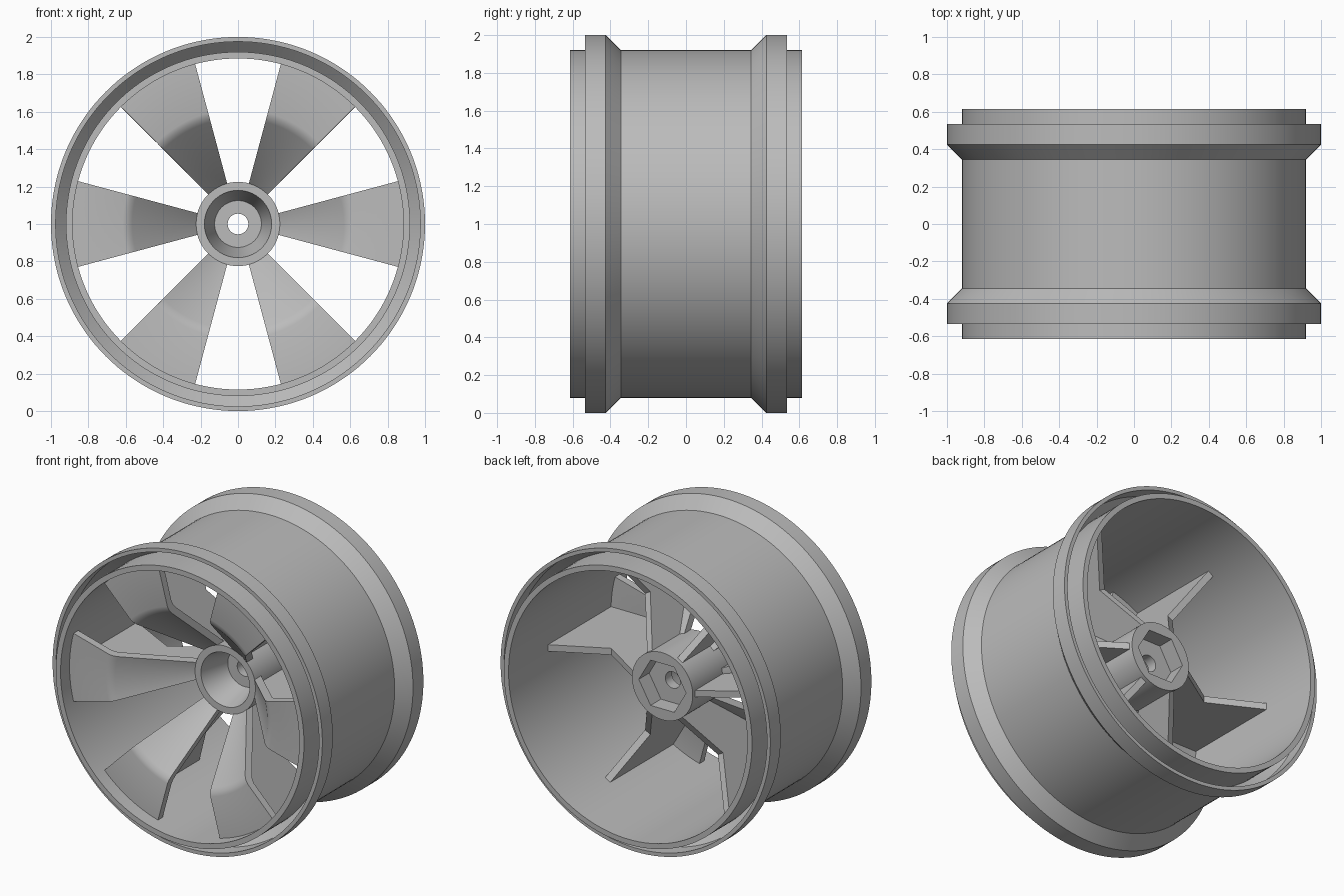
import bpy, bmesh, math
from mathutils import Matrix

cube = bpy.data.objects.get("Cube")
if cube:
    bpy.data.objects.remove(cube, do_unlink=True)

grey = bpy.data.materials.new("plain_grey")
grey.use_nodes = True
COLOUR = (0.5, 0.5, 0.5, 1)
grey.diffuse_color = COLOUR
grey.node_tree.nodes["Principled BSDF"].inputs["Base Color"].default_value = COLOUR

AXLE_HEIGHT = 1.0


def finish(name, bm):
    """Turn a bmesh into a smooth-shaded object with sharp edges kept."""
    bmesh.ops.recalc_face_normals(bm, faces=bm.faces)
    mesh = bpy.data.meshes.new(name)
    bm.to_mesh(mesh)
    bm.free()
    mesh.materials.append(grey)
    obj = bpy.data.objects.new(name, mesh)
    obj.location.z = AXLE_HEIGHT
    bpy.context.collection.objects.link(obj)
    bpy.ops.object.select_all(action='DESELECT')
    obj.select_set(True)
    bpy.context.view_layer.objects.active = obj
    bpy.ops.object.shade_smooth_by_angle(angle=math.radians(30))
    return obj


def hexagon(corner):
    """Radius of a flat-topped hexagon at a given angle."""
    sector = math.pi / 3
    return lambda a: corner * math.cos(sector / 2) / math.cos(a % sector - sector / 2)


def lathe(bm, profile, steps, start=0.0, sweep=math.tau):
    """Sweep a closed (radius, y) profile about the y axis."""
    full = sweep >= math.tau
    rings = []
    for i in range(steps if full else steps + 1):
        a = start + sweep * i / steps
        ring = []
        for r, y in profile:
            r = r(a) if callable(r) else r
            ring.append(bm.verts.new((r * math.cos(a), y, r * math.sin(a))))
        rings.append(ring)
    n = len(profile)
    for i in range(steps):
        p, q = rings[i], rings[(i + 1) % len(rings)]
        for j in range(n):
            k = (j + 1) % n
            bm.faces.new((p[j], p[k], q[k], q[j]))
    if not full:
        bm.faces.new(rings[0])
        bm.faces.new(rings[-1])


# Rim barrel with a grooved flange at each end
front_half = [(0.885, -0.615), (0.92, -0.615), (0.92, -0.375), (0.975, -0.43),
              (0.975, -0.535), (1.0, -0.535), (1.0, -0.425), (0.92, -0.345)]
back_half = [(r, -y) for r, y in reversed(front_half)]
bm = bmesh.new()
lathe(bm, front_half + back_half, 144)
finish("rim", bm)

# Hub with a conical front bowl, a bolt hole and a hexagonal back socket
bm = bmesh.new()
socket = hexagon(0.175)
lathe(bm, [(0.225, -0.135), (0.225, 0.25), (socket, 0.25), (socket, 0.14),
           (0.055, 0.14), (0.055, 0.07), (0.125, 0.07), (0.18, -0.135)], 96)
finish("hub", bm)

# Dished spokes, each a 30 degree sector, with a stiffening fin behind
spoke_profile = [(0.2, -0.11), (0.565, -0.495), (0.59, -0.513), (0.615, -0.52),
                 (0.89, -0.52), (0.89, -0.47), (0.635, -0.47), (0.61, -0.463),
                 (0.585, -0.445), (0.2, -0.04)]
fin_outline = [(0.215, -0.08), (0.59, -0.48), (0.89, -0.49),
               (0.89, 0.2), (0.54, 0.02), (0.215, 0.23)]
FIN_HALF = 0.022

for i in range(6):
    angle = i * math.pi / 3
    bm = bmesh.new()
    lathe(bm, spoke_profile, 12, angle - math.pi / 12, math.pi / 6)
    finish(f"spoke_{i + 1}", bm)

    bm = bmesh.new()
    face = bm.faces.new([bm.verts.new((r, y, -FIN_HALF)) for r, y in fin_outline])
    moved = bmesh.ops.extrude_face_region(bm, geom=[face])["geom"]
    bmesh.ops.translate(bm, vec=(0, 0, 2 * FIN_HALF),
                        verts=[v for v in moved if isinstance(v, bmesh.types.BMVert)])
    bmesh.ops.rotate(bm, verts=bm.verts, matrix=Matrix.Rotation(-angle, 3, 'Y'))
    finish(f"fin_{i + 1}", bm)
